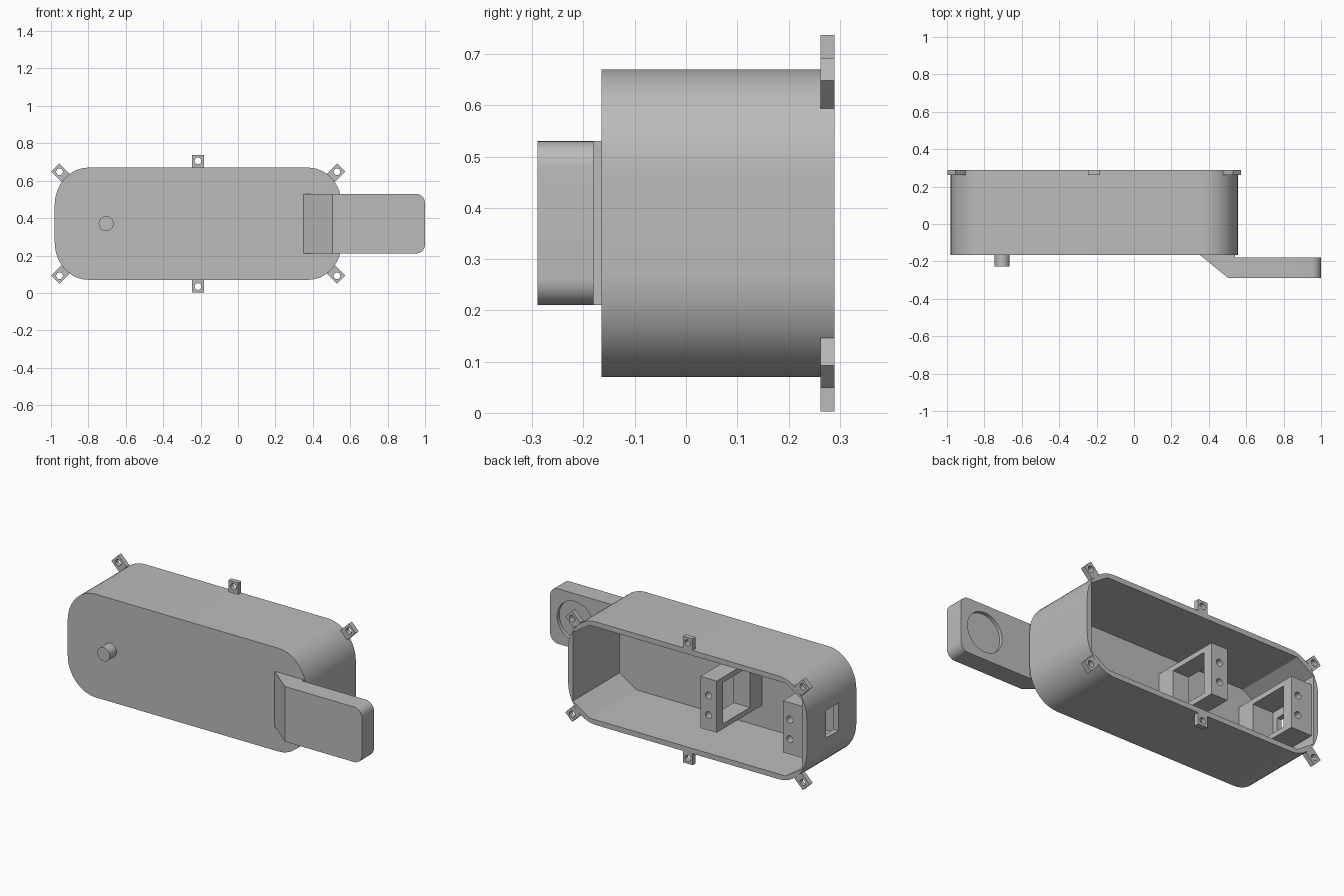
import bpy, bmesh, math
from mathutils import Vector, Matrix

if "Cube" in bpy.data.objects:
    bpy.data.objects.remove(bpy.data.objects["Cube"])

grey = bpy.data.materials.new("plain grey")
grey.use_nodes = True
COLOUR = (0.5, 0.5, 0.5, 1)
grey.diffuse_color = COLOUR
grey.node_tree.nodes["Principled BSDF"].inputs["Base Color"].default_value = COLOUR


def make(name, bm):
    bmesh.ops.recalc_face_normals(bm, faces=bm.faces)
    mesh = bpy.data.meshes.new(name)
    bm.to_mesh(mesh)
    bm.free()
    mesh.materials.append(grey)
    ob = bpy.data.objects.new(name, mesh)
    bpy.context.collection.objects.link(ob)
    return ob


def prism(name, points, along, low, high):
    """Extrude a flat outline along y (outline in x, z), z (x, y) or x (y, z)."""
    place = {"y": lambda a, b: (a, low, b),
             "z": lambda a, b: (a, b, low),
             "x": lambda a, b: (low, a, b)}[along]
    bm = bmesh.new()
    face = bm.faces.new([bm.verts.new(place(a, b)) for a, b in points])
    new = bmesh.ops.extrude_face_region(bm, geom=[face])["geom"]
    shift = Vector([(high - low) * (axis == along) for axis in "xyz"])
    bmesh.ops.translate(bm, vec=shift, verts=[v for v in new if isinstance(v, bmesh.types.BMVert)])
    return make(name, bm)


def box(name, x, y, z):
    return prism(name, [(x[0], z[0]), (x[1], z[0]), (x[1], z[1]), (x[0], z[1])], "y", *y)


def disc(name, x, z, radius, low, high, sides=32):
    ring = [(x + radius * math.cos(math.tau * i / sides),
             z + radius * math.sin(math.tau * i / sides)) for i in range(sides)]
    return prism(name, ring, "y", low, high)


def select(ob):
    bpy.ops.object.select_all(action="DESELECT")
    ob.select_set(True)
    bpy.context.view_layer.objects.active = ob


def cut(ob, *cutters):
    for cutter in cutters:
        cutter.hide_render = True
        mod = ob.modifiers.new("cut", "BOOLEAN")
        mod.operation, mod.solver, mod.object = "DIFFERENCE", "EXACT", cutter
        select(ob)
        bpy.ops.object.modifier_apply(modifier=mod.name)
        bpy.data.objects.remove(cutter)


def smooth(ob):
    select(ob)
    bpy.ops.object.shade_smooth_by_angle(angle=math.radians(30))


LEFT, RIGHT, BOTTOM, TOP = -0.98, 0.555, 0.07, 0.67
FRONT, BACK = -0.165, 0.29
MID_X, MID_Z = (LEFT + RIGHT) / 2, (BOTTOM + TOP) / 2


# housing shell with rounded corners
def rounded(rx, rz, steps=12):
    pts = []
    for quarter, (sx, sz) in enumerate([(1, 1), (-1, 1), (-1, -1), (1, -1)]):
        cx = MID_X + sx * ((RIGHT - LEFT) / 2 - rx)
        cz = MID_Z + sz * ((TOP - BOTTOM) / 2 - rz)
        for i in range(steps + 1):
            a = math.pi / 2 * (quarter + i / steps)
            pts.append((cx + rx * math.cos(a), cz + rz * math.sin(a)))
    return pts


housing = prism("housing", rounded(0.18, 0.2), "y", FRONT, BACK)

# eight-sided cavity, open at the back, and a slot through one end
w, h = (RIGHT - LEFT) / 2 - 0.03, (TOP - BOTTOM) / 2 - 0.03
cx, cz = w - 0.107, h - 0.07
octagon = [(MID_X + a, MID_Z + b) for a, b in
           [(w, cz), (cx, h), (-cx, h), (-w, cz), (-w, -cz), (-cx, -h), (cx, -h), (w, -cz)]]
cut(housing,
    prism("cavity_cutter", octagon, "y", FRONT + 0.025, BACK + 0.1),
    box("slot_cutter", (LEFT - 0.1, LEFT + 0.05), (0, 0.115), (0.29, 0.45)))
smooth(housing)


# screw tabs around the back rim
def tab(name, x, z, angle):
    ob = box(name, (-0.045, 0.031), (0.262, BACK), (-0.031, 0.031))
    cut(ob, disc("hole_cutter", 0, 0, 0.018, 0.2, 0.4, 20))
    ob.data.transform(Matrix.Translation((x, 0, z)) @ Matrix.Rotation(-angle, 4, "Y"))
    smooth(ob)


for up, word in ((1, "top"), (-1, "bottom")):
    tab(word + "_middle_tab", -0.214, MID_Z + up * 0.336, up * math.pi / 2)
    for side, name in ((1, "left"), (-1, "right")):
        angle = math.atan2(up, side)
        tab(f"{word}_{name}_tab", MID_X + side * 0.742, MID_Z + up * 0.278, angle)

# handle with a ramp, rounded far corners and a round recess behind
handle = prism("handle", [(0.333, -0.15), (0.505, -0.29), (1, -0.29), (1, -0.18),
                          (0.54, -0.18), (0.54, -0.15)], "z", 0.21, 0.53)
bm = bmesh.new()
bm.from_mesh(handle.data)
corners = [e for e in bm.edges if all(v.co.x > 0.99 for v in e.verts)
           and abs(e.verts[0].co.y - e.verts[1].co.y) > 0.05]
bmesh.ops.bevel(bm, geom=corners, offset=0.05, segments=8, profile=0.5, affect="EDGES")
bm.to_mesh(handle.data)
bm.free()
cut(handle, disc("recess_cutter", 0.84, MID_Z, 0.115, -0.2, -0.1, 48))
smooth(handle)

# front peg
smooth(disc("peg", -0.705, MID_Z, 0.04, -0.228, FRONT + 0.01))

# two inner mounting brackets, each an open frame with two screw holes
for name, x0, x1 in (("inner_bracket", -0.39, -0.285), ("end_bracket", -0.955, -0.815)):
    bracket = box(name, (x0, x1), (FRONT + 0.02, 0.275), (0.225, 0.525))
    hole_x = (x0 + x1) / 2 if name == "inner_bracket" else -0.86
    cut(bracket,
        box("window_cutter", (x0 - 0.1, x1 + 0.1), (-0.03, 0.215), (0.255, 0.495)),
        *[disc("hole_cutter", hole_x, MID_Z + s * 0.057, 0.02, 0.1, 0.4, 20) for s in (1, -1)])
    if name == "end_bracket":
        cut(bracket, box("slot_clearance", (x0 - 0.1, x1 + 0.1), (-0.01, 0.115), (0.29, 0.45)))
    smooth(bracket)
